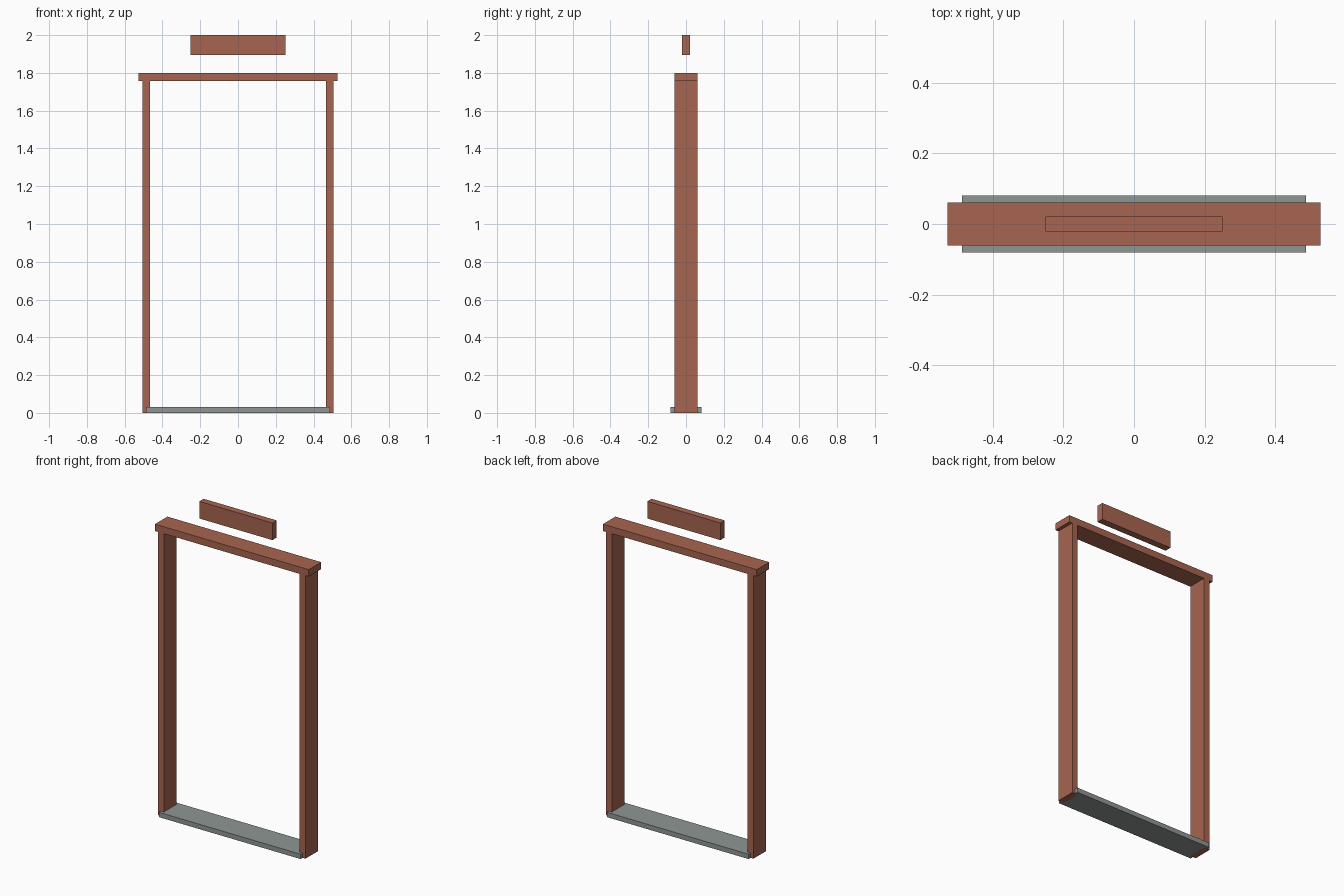
import bpy

if "Cube" in bpy.data.objects:
    bpy.data.objects.remove(bpy.data.objects["Cube"])


def material(name, rgb):
    m = bpy.data.materials.new(name)
    m.diffuse_color = (*rgb, 1.0)
    m.use_nodes = True
    m.node_tree.nodes["Principled BSDF"].inputs["Base Color"].default_value = m.diffuse_color
    return m


def box(name, lo, hi, mat):
    """Axis-aligned box between two corners."""
    bpy.ops.mesh.primitive_cube_add(size=1)
    ob = bpy.context.object
    ob.name = name
    ob.location = [(a + b) / 2 for a, b in zip(lo, hi)]
    ob.scale = [b - a for a, b in zip(lo, hi)]
    bpy.ops.object.transform_apply(location=True, rotation=False, scale=True)
    ob.data.materials.append(mat)
    return ob


wood = material("red_brown_wood", (0.39, 0.13, 0.082))
stone = material("grey_stone", (0.275, 0.305, 0.296))

# Side posts, mirrored across x
post = box("door_posts", (0.466, -0.061, 0.0), (0.506, 0.061, 1.757), wood)
mirror = post.modifiers.new("mirror", "MIRROR")
mirror.use_axis[0] = True

# Lintel across the posts
box("lintel", (-0.528, -0.061, 1.757), (0.528, 0.061, 1.80), wood)

# Stone threshold between the posts
box("threshold", (-0.486, -0.081, 0.0), (0.486, 0.081, 0.03), stone)

# Sign board floating above the lintel
box("sign_board", (-0.251, -0.0212, 1.894), (0.251, 0.0212, 2.0), wood)
